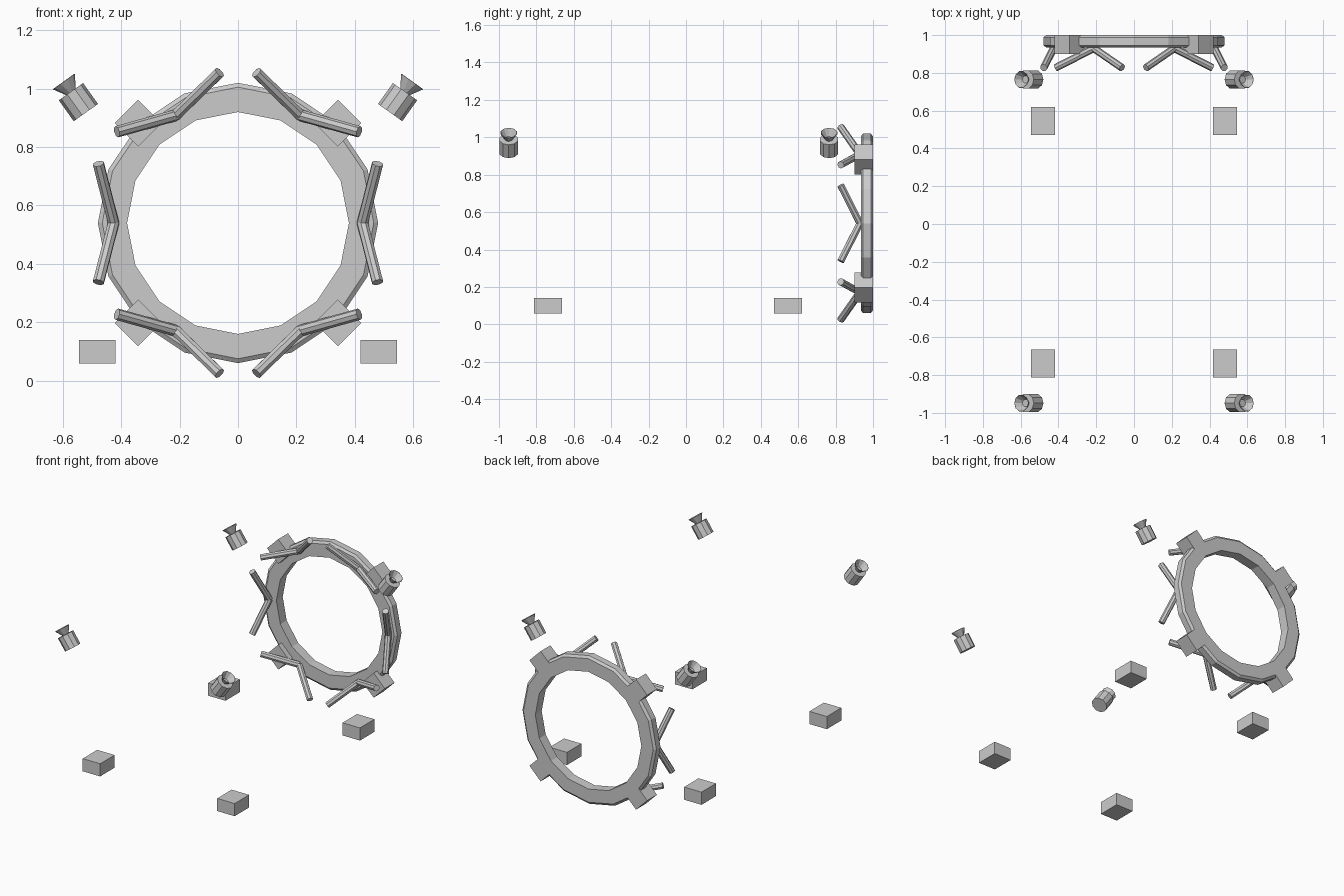
import bpy, bmesh, math
from mathutils import Vector, Matrix

if "Cube" in bpy.data.objects:
    bpy.data.objects.remove(bpy.data.objects["Cube"])

grey = bpy.data.materials.new("plain_grey")
grey.diffuse_color = (0.6, 0.6, 0.6, 1)
grey.use_nodes = True
grey.node_tree.nodes["Principled BSDF"].inputs["Base Color"].default_value = grey.diffuse_color


def finish(name, bm, fix=True):
    if fix:
        bmesh.ops.recalc_face_normals(bm, faces=bm.faces)
    me = bpy.data.meshes.new(name)
    bm.to_mesh(me)
    bm.free()
    me.materials.append(grey)
    ob = bpy.data.objects.new(name, me)
    bpy.context.collection.objects.link(ob)
    return ob


def box(name, centre, size, tilt=0):
    bm = bmesh.new()
    bmesh.ops.create_cube(bm, size=1)
    m = (Matrix.Translation(centre) @ Matrix.Rotation(tilt, 4, 'Y')
         @ Matrix.Diagonal((*size, 1)))
    bmesh.ops.transform(bm, matrix=m, verts=bm.verts)
    return finish(name, bm)


def rod(name, a, b, r1, r2, sides, caps=True):
    a, b = Vector(a), Vector(b)
    d = b - a
    bm = bmesh.new()
    bmesh.ops.create_cone(bm, cap_ends=caps, segments=sides,
                          radius1=r1, radius2=r2, depth=d.length)
    m = Matrix.Translation((a + b) / 2) @ d.to_track_quat('Z', 'Y').to_matrix().to_4x4()
    bmesh.ops.transform(bm, matrix=m, verts=bm.verts)
    return finish(name, bm)


ZC = 0.54  # height of the ring centre

# Large 16-sided ring with chamfered outer rim
profile = [(0.38, 0.935), (0.465, 0.935), (0.48, 0.946),
           (0.48, 0.988), (0.465, 1.0), (0.38, 1.0)]
bm = bmesh.new()
loops = []
for i in range(16):
    t = math.tau * i / 16
    loops.append([bm.verts.new((r * math.cos(t), y, ZC + r * math.sin(t)))
                  for r, y in profile])
for i in range(16):
    p, q = loops[i], loops[(i + 1) % 16]
    for j in range(6):
        k = (j + 1) % 6
        bm.faces.new((p[j], p[k], q[k], q[j]))
finish("ring", bm)

# Four diagonal blocks on the ring
for sx in (-1, 1):
    for sz in (-1, 1):
        box("ring_block", (sx * 0.342, 0.95, ZC + sz * 0.342),
            (0.113, 0.10, 0.113), math.radians(45))

# Six V-shaped pairs of bars around the ring
for i in range(6):
    t = math.tau * i / 6

    def place(radial, tangent, y):
        return (radial * math.cos(t) - tangent * math.sin(t), y,
                ZC + radial * math.sin(t) + tangent * math.cos(t))

    for s in (-1, 1):
        rod("v_bar", place(0.426, 0, 0.93), place(0.478, s * 0.203, 0.827),
            0.02, 0.02, 8)

# Four low boxes and four tilted canisters with flared nozzles
for sx in (-1, 1):
    for y in (0.545, -0.738):
        box("foot_box", (sx * 0.482, y, 0.099), (0.125, 0.148, 0.082))
    for y in (0.765, -0.948):
        base = Vector((sx * 0.521, y, 0.918))
        axis = Vector((sx * 0.58, 0, 0.815)).normalized()
        rod("canister", base, base + axis * 0.088, 0.051, 0.051, 10)
        cone = rod("nozzle", base + axis * 0.086, base + axis * 0.13,
                   0.019, 0.046, 10, caps=False)
        cone.modifiers.new("wall", 'SOLIDIFY').thickness = 0.002
        rod("nozzle_core", base + axis * 0.087, base + axis * 0.092,
            0.02, 0.02, 10)
